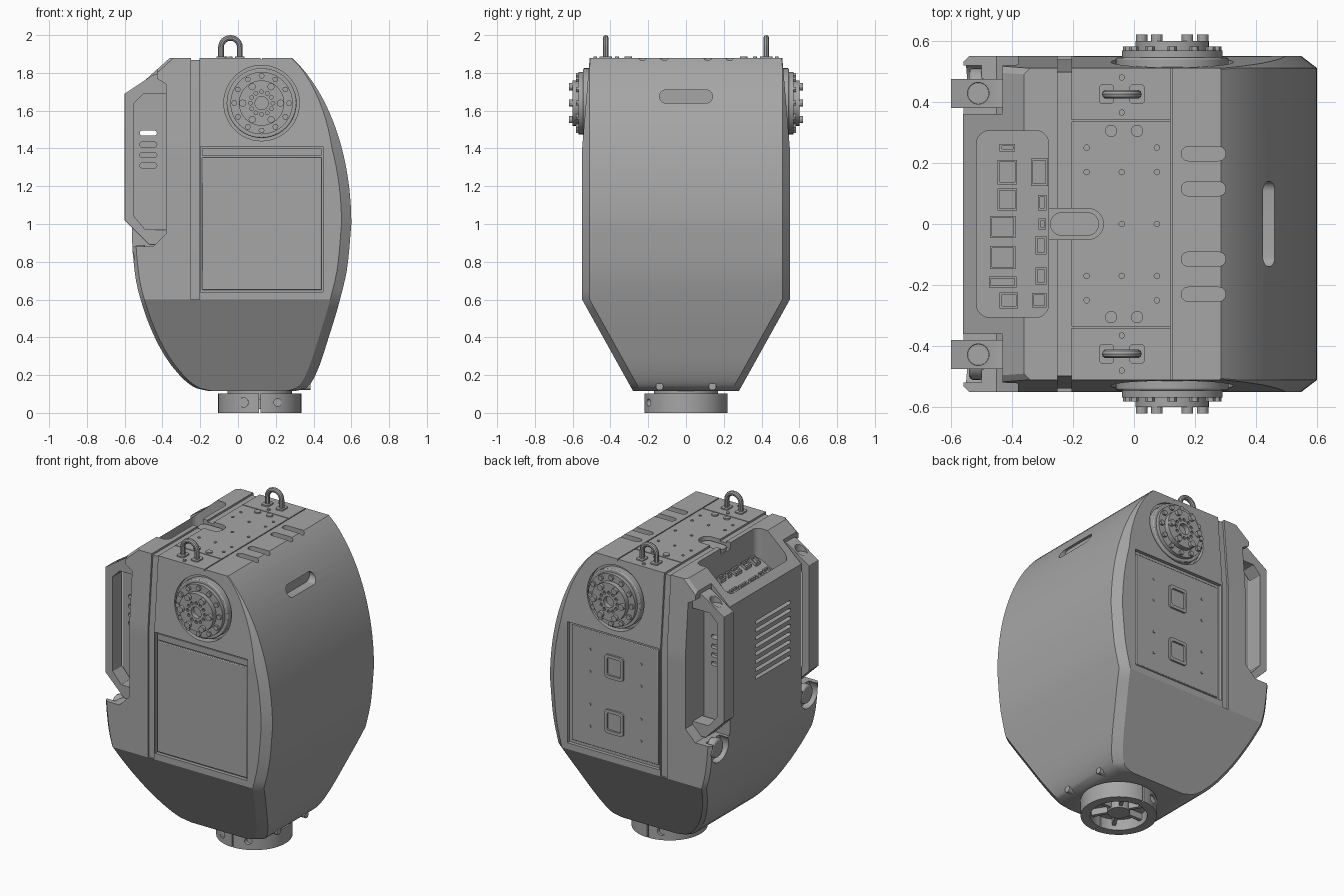
import bpy, bmesh
from math import sin, cos, pi, sqrt

default_cube = bpy.data.objects.get("Cube")
if default_cube:
    bpy.data.objects.remove(default_cube, do_unlink=True)

grey = bpy.data.materials.new("machined grey")
grey.use_nodes = True
grey.diffuse_color = (0.38, 0.38, 0.38, 1)
grey.node_tree.nodes["Principled BSDF"].inputs["Base Color"].default_value = grey.diffuse_color


# ---- helpers ----
def circle(u, v, r, n=32):
    return [(u + r * cos(2 * pi * i / n), v + r * sin(2 * pi * i / n)) for i in range(n)]


def rect(u0, v0, u1, v1):
    return [(u0, v0), (u1, v0), (u1, v1), (u0, v1)]


def rounded(u0, v0, u1, v1, r, n=6):
    pts = []
    centres = [(u1 - r, v1 - r), (u0 + r, v1 - r), (u0 + r, v0 + r), (u1 - r, v0 + r)]
    for quarter, (cu, cv) in enumerate(centres):
        for i in range(n + 1):
            t = (quarter + i / n) * pi / 2
            pts.append((cu + r * cos(t), cv + r * sin(t)))
    return pts


def prism(bm, outline, axis, a, b):
    """Extrude an outline along an axis from a to b; returns its vertices."""
    place = {"x": lambda u, v, t: (t, u, v),
             "y": lambda u, v, t: (u, t, v),
             "z": lambda u, v, t: (u, v, t)}[axis]
    lo = [bm.verts.new(place(u, v, a)) for u, v in outline]
    hi = [bm.verts.new(place(u, v, b)) for u, v in outline]
    bm.faces.new(lo)
    bm.faces.new(hi)
    for i in range(len(lo)):
        j = (i + 1) % len(lo)
        bm.faces.new((lo[i], lo[j], hi[j], hi[i]))
    return lo + hi


def make(name, bm):
    bmesh.ops.recalc_face_normals(bm, faces=bm.faces)
    mesh = bpy.data.meshes.new(name)
    bm.to_mesh(mesh)
    bm.free()
    obj = bpy.data.objects.new(name, mesh)
    bpy.context.collection.objects.link(obj)
    mesh.materials.append(grey)
    return obj


def activate(obj):
    bpy.ops.object.select_all(action="DESELECT")
    obj.select_set(True)
    bpy.context.view_layer.objects.active = obj


def solid(name, *parts):
    bm = bmesh.new()
    for part in parts:
        prism(bm, *part)
    return make(name, bm)


def cut(target, cutter):
    cutter.hide_render = True
    mod = target.modifiers.new("cut", "BOOLEAN")
    mod.operation, mod.solver, mod.object = "DIFFERENCE", "EXACT", cutter
    activate(target)
    bpy.ops.object.modifier_apply(modifier=mod.name)
    bpy.data.objects.remove(cutter, do_unlink=True)


def bevel(obj, width):
    mod = obj.modifiers.new("bevel", "BEVEL")
    mod.width, mod.segments = width, 2


def spline(keys, z):
    """Monotone cubic through (z, x) keys."""
    sec = [(q[1] - p[1]) / (q[0] - p[0]) for p, q in zip(keys, keys[1:])]
    tan = [sec[0]] + [2 * a * b / (a + b) for a, b in zip(sec, sec[1:])] + [sec[-1]]
    i = max(k for k in range(len(sec)) if k == 0 or keys[k][0] <= z)
    (z0, x0), (z1, x1) = keys[i], keys[i + 1]
    h = z1 - z0
    t = (z - z0) / h
    return (x0 + h * tan[i] * t + (3 * (x1 - x0) - h * (2 * tan[i] + tan[i + 1])) * t * t
            + (h * (tan[i] + tan[i + 1]) - 2 * (x1 - x0)) * t ** 3)


# ---- torso shell: chamfered sections lofted upward ----
TOP, BOTTOM = 1.88, 0.115
back_curve = [(BOTTOM, -.15), (.13, -.22), (.19, -.3), (.29, -.38), (.42, -.45), (.55, -.5), (.7, -.54), (.87, -.56)]
chest_curve = [(BOTTOM, .3), (.13, .36), (.2, .41), (.4, .48), (.6, .54), (.78, .58), (1, .6)]


def section(z):
    xl = spline(back_curve, z) if z < .87 else -.56 + max(0, z - 1.7) * 1.11
    xr = spline(chest_curve, z) if z < 1 else .6 * sqrt(1 - (z - 1) ** 2)
    w = .55
    if z < .6:
        w = .28 + .27 * (z - BOTTOM) / (.6 - BOTTOM)
    elif z > 1.4:
        w = .55 - .04 * (z - 1.4) / (TOP - 1.4)
    inner = w - .04 if z < .6 else min(.51, w - .004)
    xc, b = xr - (w - inner) * 1.3, .02
    half = [(xr, inner), (xc, w), (xl + b, w), (xl, w - b)]
    return [(x, y, z) for x, y in half] + [(x, -y, z) for x, y in reversed(half)]


levels = [BOTTOM, .12, .13, .145, .165] + [.2 + .05 * i for i in range(33)] + [1.83, 1.86, TOP]
bm = bmesh.new()
rings = [[bm.verts.new(p) for p in section(z)] for z in levels]
for lower, upper in zip(rings, rings[1:]):
    for i in range(8):
        j = (i + 1) % 8
        bm.faces.new((lower[i], lower[j], upper[j], upper[i]))
bm.faces.new(rings[0])
bm.faces.new(rings[-1])
torso = make("torso_shell", bm)

# handle corners, with a round pocket below each one
corner = [(-.38, .95), (-.38, 1.74), (-.43, 1.77), (-.43, 2), (-.7, 2), (-.7, .88), (-.45, .88)]
cut(torso, solid("corner_cutter", *[(corner, "y", s * .36, s * .7) for s in (1, -1)]))
cut(torso, solid("pocket_cutter", *[(circle(s * .45, .83, .085), "x", -.7, -.5) for s in (1, -1)]))

# seam groove wrapping over the sides and top
wrap = [(.538, .6), (.538, 1.4), (.498, 1.868), (-.498, 1.868), (-.538, 1.4), (-.538, .6),
        (-.7, .6), (-.7, 2), (.7, 2), (.7, .6)]
cut(torso, solid("seam_cutter", (wrap, "x", -.25, -.205)))

# side panel recesses and shoulder seats
cut(torso, solid("side_cutter", *[p for s in (1, -1) for p in (
    (rect(-.198, .64, .45, 1.41), "y", s * .528, s * .7),
    (circle(.125, 1.64, .2, 48), "y", s * .5, s * .7))]))


# sloped connector bay in the upper back
def bay_floor(x):
    return 1.70 + .5 * (x + .28)


bm = bmesh.new()
for v in prism(bm, rounded(-.515, -.305, -.28, .305, .04), "z", 0, 2.2):
    if v.co.z < 1:
        v.co.z = bay_floor(v.co.x)
cut(torso, make("bay_cutter", bm))
cut(torso, solid("hook_cutter", (rounded(-.32, -.05, -.1, .05, .049), "z", 1.84, 2)))

# top seams and threaded holes
holes = [(x, y) for x in (-.155, -.04, .075) for y in (-.17, .17)]
holes += [(x, s * .25) for x in (-.155, .075) for s in (1, -1)] + [(-.04, 0), (.075, 0)]
cut(torso, solid("top_cutter", (rect(.12, -.6, .126, .6), "z", 1.87, 2),
                 *[(rect(-.204, s * .335, .118, s * .341), "z", 1.87, 2) for s in (1, -1)],
                 *[(circle(x, y, .009, 12), "z", 1.865, 2) for x, y in holes]))

# chest slot, top scoops and back vents
cut(torso, solid("vent_cutter", (rounded(-.14, 1.64, .14, 1.71, .034), "x", .405, .7),
                 *[(rounded(.155, y - .023, .3, y + .023, .022), "z", 1.82, 2)
                   for y in (-.23, -.115, .115, .23)],
                 *[(rounded(-.25, 1.14 + i * .05, .1, 1.162 + i * .05, .01), "x", -.7, -.53) for i in range(8)]))
# grip wall slots, the top one going right through
cut(torso, solid("slot_cutter", (rounded(-.52, 1.468, -.43, 1.494, .012), "y", -.5, .5),
                 *[(rounded(-.52, z - .013, -.43, z + .013, .012), "y", s * .335, s * .5)
                   for z in (1.31, 1.365, 1.42) for s in (1, -1)]))

# ---- connectors on the bay floor ----
# centre x, centre y, half width, half length
ports = [(-.415, .25, .025, .012), (-.415, .17, .032, .04), (-.415, .08, .032, .036), (-.43, -.01, .042, .036),
         (-.43, -.11, .042, .038), (-.43, -.19, .045, .018), (-.41, -.25, .03, .026), (-.31, .17, .028, .045),
         (-.3, .07, .014, .025), (-.3, 0, .012, .018), (-.305, -.07, .018, .03), (-.305, -.17, .018, .028),
         (-.31, -.25, .024, .024)]


def port_blocks(name, shrink, low, high):
    bm = bmesh.new()
    for x, y, hw, hl in ports:
        hw, hl = hw - shrink, hl - shrink
        for v in prism(bm, rect(x - hw, y - hl, x + hw, y + hl), "z", low, high):
            v.co.z += bay_floor(v.co.x)
    return make(name, bm)


connectors = port_blocks("bay_connectors", 0, -.02, .02)
cut(connectors, port_blocks("socket_cutter", .007, .004, .05))
solid("cable_hook_tongue", (rounded(-.275, -.038, -.115, .038, .037), "z", 1.835, 1.86))

# ---- side panels: plain cover in front, service panel behind ----
bevel(solid("front_cover", (rect(-.19, .65, .442, 1.352), "y", -.52, -.543)), .004)
solid("front_cover_lip", (rect(-.19, 1.362, .442, 1.4), "y", -.52, -.54))
bevel(solid("service_panel", (rect(-.18, .66, .43, 1.39), "y", .52, .536)), .004)
frames = solid("service_ports", *[(rounded(.06, z - .075, .19, z + .075, .02), "y", .52, .548) for z in (.85, 1.2)])
cut(frames, solid("service_cutter", *[(rounded(.077, z - .055, .173, z + .055, .012), "y", .535, .6) for z in (.85, 1.2)]))
solid("service_screws", *[(circle(x, z, .008, 10), "y", .53, .541)
                          for x in (-.06, .3) for z in (.78, .92, 1.13, 1.27)])

# ---- parts repeated on both sides ----
grip = [(-.36, 1.8), (-.45, 1.79), (-.6, 1.69), (-.6, 1.02), (-.47, .89), (-.36, .89),
        (-.36, .97), (-.49, .97), (-.55, 1.04), (-.55, 1.64), (-.5, 1.69), (-.36, 1.69)]
for s, side in ((-1, "front"), (1, "back")):
    handle = solid(side + "_carry_handle", (grip, "y", s * .38, s * .475))
    cut(handle, solid("grip_cutter", (circle(-.51, s * .428, .035), "z", 1.725, 1.9)))
    bevel(handle, .01)
    bevel(solid(side + "_pocket_boss", (circle(s * .45, .83, .06), "x", -.49, -.54)), .012)

    # shoulder drive: seat, flange, bolts, hub and coupling teeth
    seat = solid(side + "_shoulder_seat", (circle(.125, 1.64, .185, 48), "y", s * .49, s * .545))
    bevel(seat, .006)
    solid(side + "_shoulder_flange", (circle(.125, 1.64, .165, 48), "y", s * .53, s * .568))
    hub = solid(side + "_shoulder_hub", (circle(.125, 1.64, .12, 48), "y", s * .55, s * .6))
    ring = [(.125 + cos(k * pi / 6), 1.64 + sin(k * pi / 6), cos(k * pi / 6), sin(k * pi / 6)) for k in range(12)]
    around = lambda r, size, n: [circle(.125 + r * c, 1.64 + r * d, size, n) for _, _, c, d in ring]
    cut(hub, solid("hub_cutter", (circle(.125, 1.64, .035), "y", s * .57, s * .7),
                   *[(o, "y", s * .585, s * .7) for o in around(.06, .01, 10)]))
    solid(side + "_flange_bolts", *[(o, "y", s * .55, s * .582) for o in around(.145, .016, 6)])
    solid(side + "_coupling_teeth", *[(o, "y", s * .59, s * .62) for o in around(.1, .019, 12)[::2]])

    # lifting eye on two pads
    curve = bpy.data.curves.new(side + "_lifting_eye", "CURVE")
    curve.dimensions, curve.bevel_depth, curve.bevel_resolution = "3D", .015, 3
    arch = [(.05 * cos(k * pi / 12), 1.935 + .05 * sin(k * pi / 12)) for k in range(13)]
    path = [(.05, 1.87)] + arch + [(-.05, 1.87)]
    strand = curve.splines.new("POLY")
    strand.points.add(len(path) - 1)
    for point, (x, z) in zip(strand.points, path):
        point.co = (x - .04, s * .425, z, 1)
    curve.materials.append(grey)
    eye = bpy.data.objects.new(side + "_lifting_eye", curve)
    bpy.context.collection.objects.link(eye)
    activate(eye)
    bpy.ops.object.convert(target="MESH")
    solid(side + "_eye_pads", *[(rounded(x - .025, s * .425 - .032, x + .025, s * .425 + .032, .012), "z", 1.87, 1.888)
                                for x in (-.09, .01)])
    solid(side + "_top_screws", *[(circle(x, s * y, r, 16), "z", 1.87, 1.888) for x, y, r in
                                  ((-.075, .305, .02), (.01, .305, .02), (-.04, .365, .01), (-.04, .48, .01))])
    solid(side + "_chest_foot_screw", (circle(s * .14, .14, .02, 16), "x", .3, .385))

# ---- waist clamp ring with a spoked core ----
clamp = solid("waist_clamp", (circle(.115, 0, .22, 64), "z", 0, .102))
cut(clamp, solid("clamp_bore", (circle(.115, 0, .165, 48), "z", -.1, .08)))
cut(clamp, solid("clamp_slit", (rect(.111, -.3, .119, .3), "z", -.1, .2)))
cut(clamp, solid("clamp_holes", (circle(.03, .055, .025, 20), "y", -.3, -.19), (circle(.21, .055, .02, 20), "y", -.3, -.18),
                 (circle(.03, .055, .025, 20), "y", .19, .3), (circle(-.2, .055, .012, 12), "x", .29, .4)))
bevel(clamp, .004)
solid("waist_neck", (circle(.115, 0, .17, 48), "z", .07, .13))
solid("waist_core", (circle(.115, 0, .065), "z", .02, .09), *[
    ([(.115 + r * cos(k * pi / 3 + t), r * sin(k * pi / 3 + t)) for r, t in
      ((.05, -.2), (.17, -.07), (.17, .07), (.05, .2))], "z", .03, .09) for k in range(6)])

# ---- smooth the curved faces, keep machined edges crisp ----
for obj in bpy.context.scene.objects:
    if obj.type == "MESH" and grey.name in obj.data.materials:
        activate(obj)
        bpy.ops.object.shade_smooth_by_angle(angle=.5)
